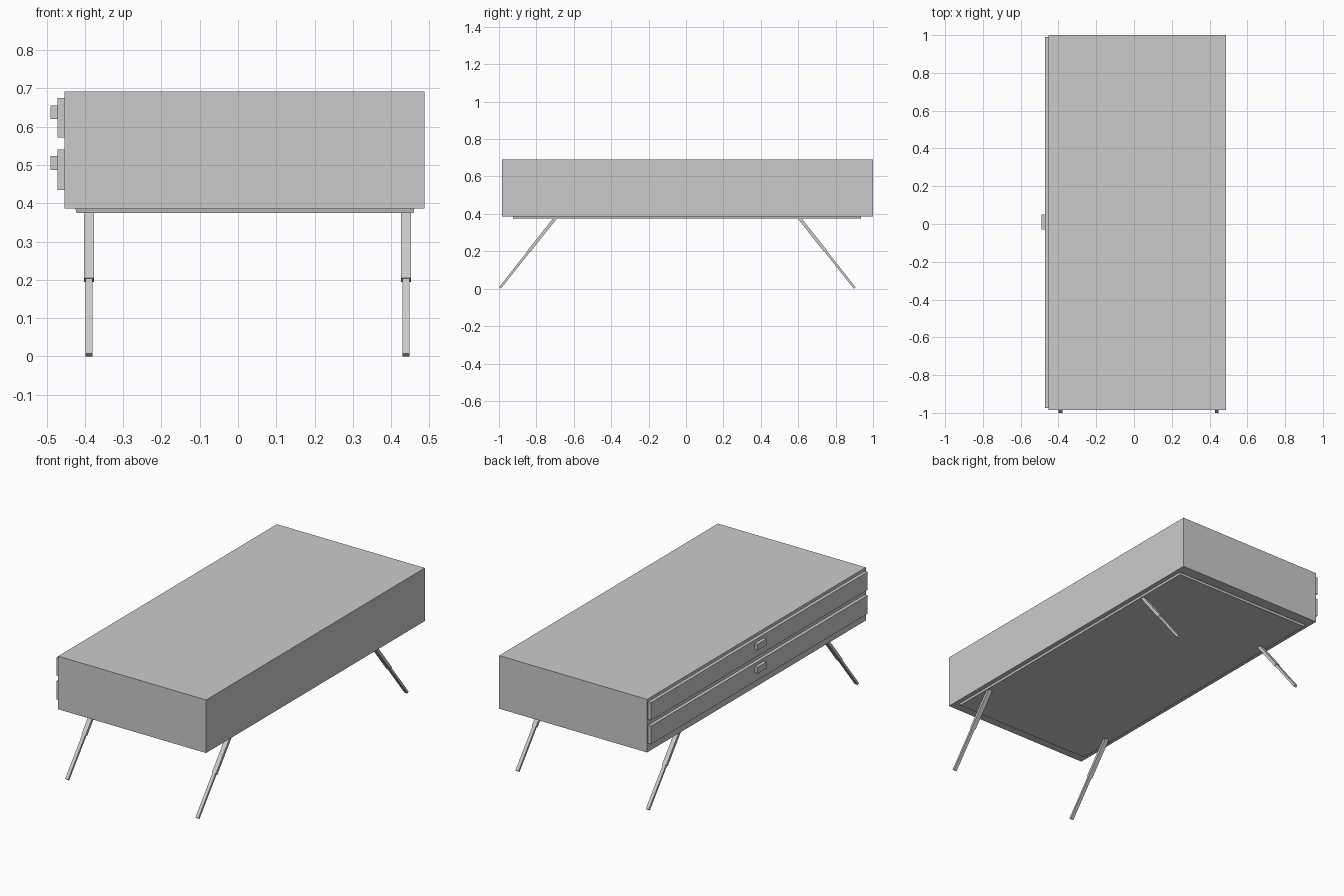
import bpy, bmesh
from mathutils import Vector, Matrix

if "Cube" in bpy.data.objects:
    bpy.data.objects.remove(bpy.data.objects["Cube"])


def finish(name, bm):
    bmesh.ops.recalc_face_normals(bm, faces=bm.faces)
    me = bpy.data.meshes.new(name)
    bm.to_mesh(me)
    bm.free()
    ob = bpy.data.objects.new(name, me)
    bpy.context.collection.objects.link(ob)
    return ob


def box(name, x, y, z, taper=0.0):
    """Box from min/max ranges; taper pulls the bottom edges inward."""
    bm = bmesh.new()
    bmesh.ops.create_cube(bm, size=1)
    for v in bm.verts:
        s = v.co.copy()
        v.co = [(a + b) / 2 + c * (b - a) for (a, b), c in zip((x, y, z), s)]
        if s.z < 0:
            v.co.x -= taper if s.x > 0 else -taper
            v.co.y -= taper if s.y > 0 else -taper
    return finish(name, bm)


def bar(name, p, q, width, thick):
    """Rectangular bar from p to q, leaning in the yz plane, square-cut ends."""
    p, q = Vector(p), Vector(q)
    d = (q - p).normalized()
    side = Vector((1, 0, 0))
    rot = Matrix((side, d.cross(side), d)).transposed()
    bm = bmesh.new()
    bmesh.ops.create_cube(bm, size=1)
    for v in bm.verts:
        c = v.co
        v.co = (p + q) / 2 + rot @ Vector((c.x * width, c.y * thick, c.z * (q - p).length))
    return finish(name, bm)


# Cabinet body and the plate beneath it
box("cabinet_body", (-0.453, 0.487), (-0.985, 1.0), (0.387, 0.692))
box("base_plate", (-0.425, 0.461), (-0.927, 0.937), (0.375, 0.388), 0.003)

# Two long drawers, each with a small block handle
for label, dz, hz in (("lower", (0.435, 0.540), (0.487, 0.523)),
                      ("upper", (0.572, 0.675), (0.620, 0.656))):
    box(label + "_drawer_front", (-0.472, -0.45), (-0.975, 0.990), dz)
    box(label + "_drawer_handle", (-0.490, -0.47), (-0.030, 0.050), hz)

# Splayed telescoping legs: wide upper sleeve, narrow lower bar
for end, y_foot, y_top in (("front", -0.995, -0.694), ("back", 0.902, 0.601)):
    for side, x in (("left", -0.389), ("right", 0.439)):
        foot = Vector((x, y_foot, 0.004))
        top = Vector((x, y_top, 0.384))
        step = foot.lerp(top, 0.515)
        bar(f"{end}_{side}_leg_lower", foot, step.lerp(top, 0.1), 0.019, 0.013)
        bar(f"{end}_{side}_leg_sleeve", step, top, 0.026, 0.017)
